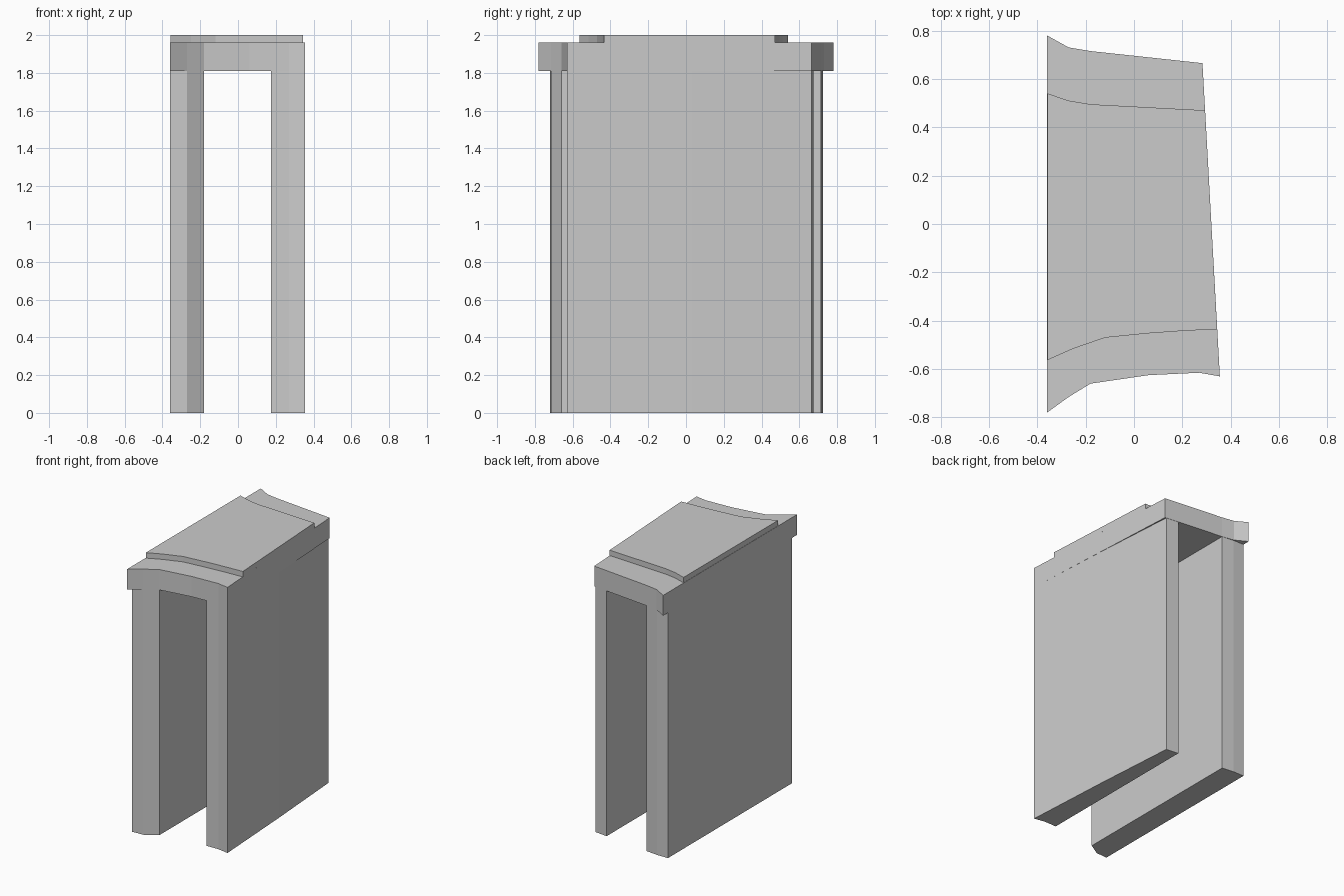
import bpy, bmesh

if "Cube" in bpy.data.objects:
    bpy.data.objects.remove(bpy.data.objects["Cube"])

def prism(name, outline, z0, z1):
    """Extrude a plan outline between two heights."""
    bm = bmesh.new()
    face = bm.faces.new([bm.verts.new((x, y, z0)) for x, y in outline])
    top = bmesh.ops.extrude_face_region(bm, geom=[face])
    verts = [v for v in top["geom"] if isinstance(v, bmesh.types.BMVert)]
    bmesh.ops.translate(bm, verts=verts, vec=(0, 0, z1 - z0))
    bmesh.ops.recalc_face_normals(bm, faces=bm.faces)
    mesh = bpy.data.meshes.new(name)
    bm.to_mesh(mesh)
    bm.free()
    obj = bpy.data.objects.new(name, mesh)
    bpy.context.collection.objects.link(obj)
    return obj

# Wall slabs either side of the passage
prism("left_wall", [(-.36, -.72), (-.27, -.715), (-.18, -.66),
                    (-.18, .715), (-.27, .725), (-.36, .725)], 0, 1.81)
prism("right_wall", [(.175, -.617), (.27, -.615), (.355, -.63),
                     (.317, .03), (.272, .665), (.175, .675)], 0, 1.81)

# Lintel spanning both walls, with flared left corners
prism("lintel", [(-.36, -.78), (-.27, -.715), (-.18, -.66), (.06, -.625),
                 (.27, -.615), (.355, -.63), (.283, .665), (-.18, .715),
                 (-.27, .73), (-.36, .78)], 1.81, 1.96)

# Thin raised cap
prism("cap", [(-.358, -.563), (-.25, -.515), (-.12, -.47), (.06, -.452),
              (.2, -.442), (.344, -.435), (.294, .47), (-.18, .495),
              (-.27, .51), (-.358, .54)], 1.96, 2.0)
